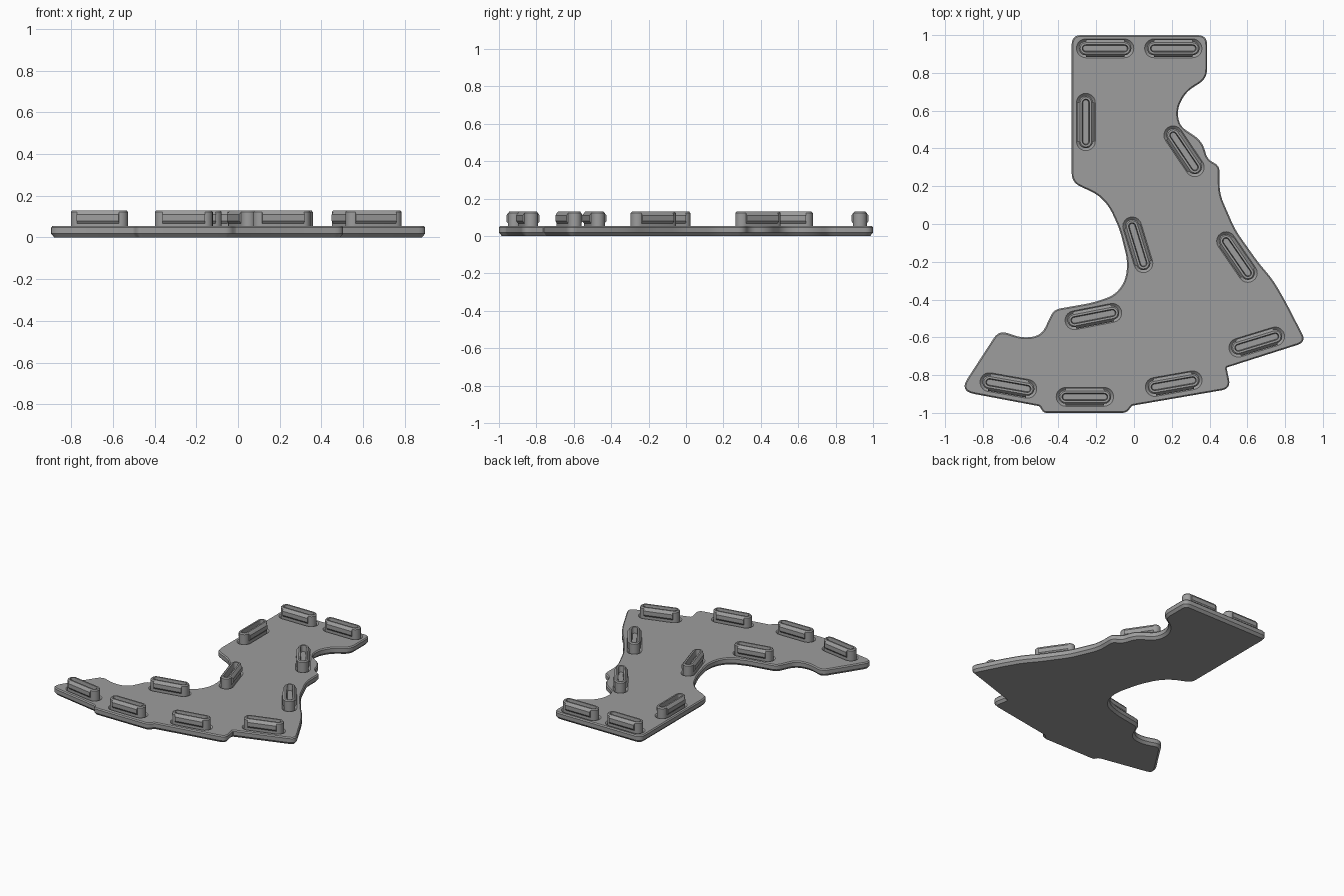
import bpy, bmesh, math
from mathutils import Vector, Matrix

if "Cube" in bpy.data.objects:
    bpy.data.objects.remove(bpy.data.objects["Cube"])

# Plate outline control points, clockwise from the top left corner
OUTLINE = [(-.33, 1), (.387, 1), (.387, .77), (.275, .70), (.228, .61), (.24, .52),
           (.36, .44), (.39, .34), (.453, .31), (.453, .16), (.535, -.03), (.655, -.20),
           (.735, -.295), (.797, -.40), (.913, -.625), (.49, -.76), (.513, -.872),
           (-.01, -.962), (-.04, -1), (-.48, -1), (-.50, -.965), (-.925, -.885),
           (-.715, -.562), (-.59, -.605), (-.49, -.59), (-.425, -.453), (-.21, -.415),
           (-.10, -.375), (-.045, -.30), (-.033, -.20), (-.075, -.03), (-.13, .09),
           (-.19, .155), (-.33, .22)]
# Corner sizes that differ from the usual one, by point index
CUTS = {15: .004, 17: .004, 20: .004, 21: .08, 25: .035}

# Locating keys: centre x, centre y, angle in degrees
KEYS = [(-.153, .93, 0), (.208, .93, 0), (-.255, .54, 90), (.265, .385, -56),
        (.02, -.11, -73), (.545, -.175, -55.5), (-.215, -.49, 11), (.65, -.625, 17),
        (-.665, -.855, -10), (-.26, -.915, 0), (.21, -.845, 10)]
HALF = .102


def round_corners(points, steps=6):
    pts = [Vector(p) for p in points]
    out = []
    for i, p in enumerate(pts):
        a, b = pts[i - 1] - p, pts[(i + 1) % len(pts)] - p
        c = min(CUTS.get(i, .05), a.length * .49, b.length * .49)
        s, e = p + a.normalized() * c, p + b.normalized() * c
        n = 1 if c < .01 else steps
        for k in range(n + 1):
            t = k / n
            out.append(s * (1 - t) ** 2 + p * 2 * t * (1 - t) + e * t * t)
    return out


def inset(pts, d):
    # Clockwise loop: inward is to the right of travel
    out = []
    for i, p in enumerate(pts):
        t = (pts[(i + 1) % len(pts)] - p).normalized() + (p - pts[i - 1]).normalized()
        t.normalize()
        out.append(p + Vector((t.y, -t.x)) * d)
    return out


def stadium(r, n=10):
    out = []
    for side, start in ((1, 90), (-1, 270)):
        for k in range(n + 1):
            a = math.radians(start - 180 * k / n)
            out.append(Vector((side * HALF + r * math.cos(a), r * math.sin(a))))
    return out


def loft(bm, rings, mat=Matrix()):
    # Skin a stack of (flat loop, z) rings and cap both ends
    loops = [[bm.verts.new(mat @ Vector((p.x, p.y, z))) for p in ring] for ring, z in rings]
    n = len(loops[0])
    for lo, hi in zip(loops, loops[1:]):
        for i in range(n):
            j = (i + 1) % n
            bm.faces.new((lo[i], hi[i], hi[j], lo[j]))
    bm.faces.new(loops[0])
    bm.faces.new(loops[-1][::-1])


def make(bm, name):
    bmesh.ops.recalc_face_normals(bm, faces=bm.faces[:])
    me = bpy.data.meshes.new(name)
    bm.to_mesh(me)
    bm.free()
    me.materials.append(grey)
    ob = bpy.data.objects.new(name, me)
    bpy.context.collection.objects.link(ob)
    return ob


def activate(ob):
    bpy.ops.object.select_all(action='DESELECT')
    ob.select_set(True)
    bpy.context.view_layer.objects.active = ob


def smooth(ob):
    activate(ob)
    bpy.ops.object.shade_smooth_by_angle(angle=math.radians(25))


grey = bpy.data.materials.new("dark_grey")
grey.diffuse_color = (.34, .34, .34, 1)
grey.use_nodes = True
grey.node_tree.nodes["Principled BSDF"].inputs["Base Color"].default_value = grey.diffuse_color
places = [Matrix.Translation((x, y, 0)) @ Matrix.Rotation(math.radians(a), 4, 'Z')
          for x, y, a in KEYS]

# Base plate with chamfered top and bottom edges
bm = bmesh.new()
edge = round_corners(OUTLINE)
loft(bm, [(inset(edge, d), z) for d, z in
          ((.016, 0), (0, .018), (0, .047), (.007, .055))])
plate = make(bm, "base_plate")

# Sloped relief groove in the plate around the foot of every key
bm = bmesh.new()
for m in places:
    loft(bm, [(stadium(.037), .042), (stadium(.05), .055), (stadium(.05), .08)], m)
cutter = make(bm, "groove_cutter")
cutter.hide_render = True
cut = plate.modifiers.new("grooves", 'BOOLEAN')
cut.operation = 'DIFFERENCE'
cut.solver = 'EXACT'
cut.object = cutter
activate(plate)
bpy.ops.object.modifier_apply(modifier=cut.name)
bpy.data.objects.remove(cutter)
smooth(plate)

# Slotted key: straight body, chamfered rim, recessed slot
bm = bmesh.new()
loft(bm, [(stadium(r), z) for r, z in
          ((.037, .038), (.037, .122), (.030, .13), (.019, .13), (.015, .085))])

# Snap ribs along both straight sides of the key
RIB = ((.03, .068), (.037, .068), (.046, .08), (.046, .11), (.037, .122), (.03, .122))
for side in (1, -1):
    ends = [[bm.verts.new((x, side * y, z)) for y, z in RIB] for x in (-HALF, HALF)]
    for i in range(len(RIB)):
        j = (i + 1) % len(RIB)
        bm.faces.new((ends[0][i], ends[0][j], ends[1][j], ends[1][i]))
    bm.faces.new(ends[0][::-1])
    bm.faces.new(ends[1])
key = make(bm, "locating_key_1")
smooth(key)

# Place a copy of the key at every location
for i, m in enumerate(places):
    ob = key
    if i:
        ob = bpy.data.objects.new(f"locating_key_{i + 1}", key.data)
        bpy.context.collection.objects.link(ob)
    ob.matrix_world = m
